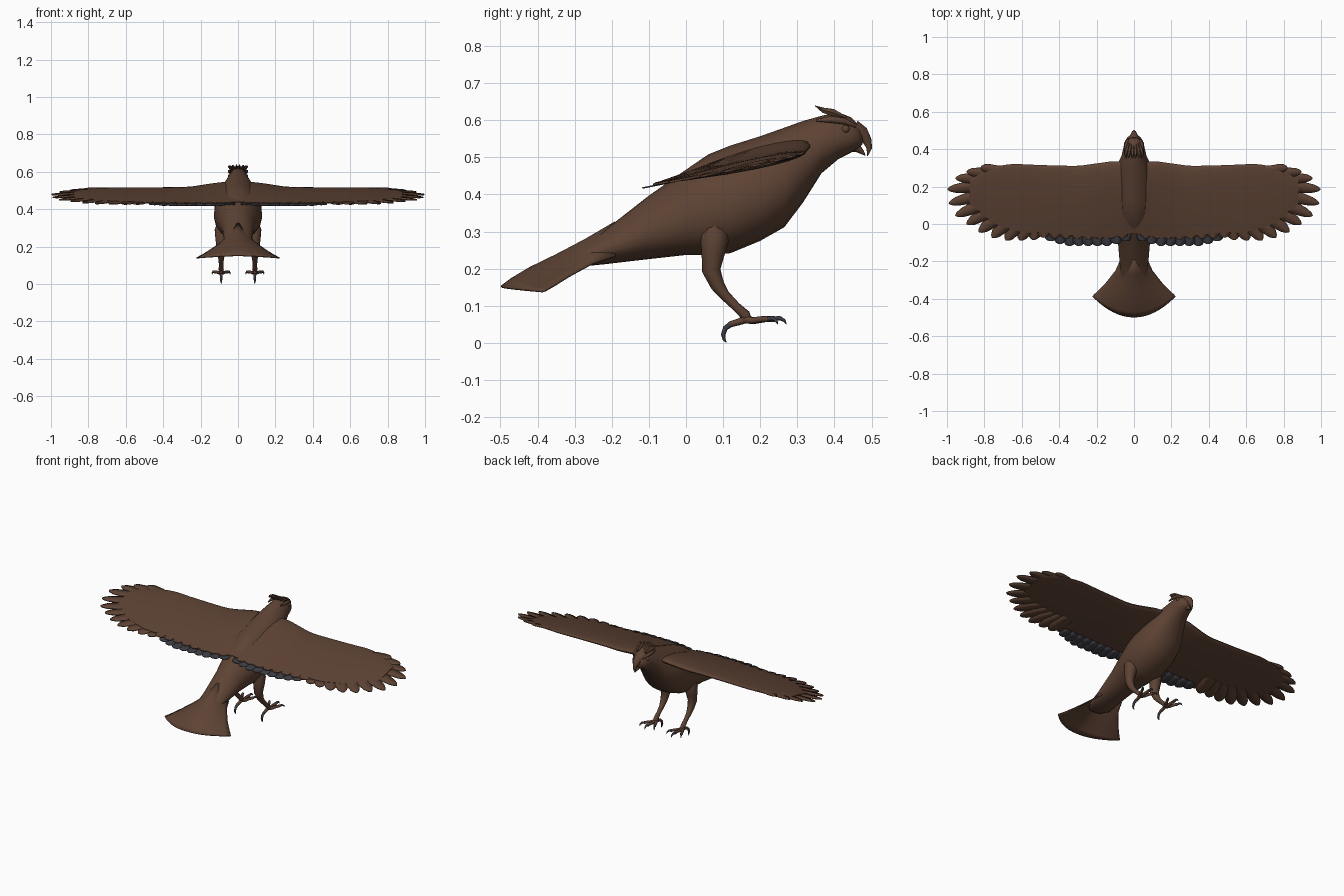
import bpy, bmesh, math
from mathutils import Vector

if "Cube" in bpy.data.objects:
    bpy.data.objects.remove(bpy.data.objects["Cube"])


def material(name, rgb):
    m = bpy.data.materials.new(name)
    m.diffuse_color = (*rgb, 1)
    m.use_nodes = True
    m.node_tree.nodes["Principled BSDF"].inputs["Base Color"].default_value = m.diffuse_color
    return m


BROWN = material("feather brown", (0.110, 0.055, 0.034))
SLATE = material("slate grey", (0.045, 0.045, 0.055))


def finish(name, bm, mat, mirror=False, solid=0, angle=40):
    bmesh.ops.recalc_face_normals(bm, faces=bm.faces)
    me = bpy.data.meshes.new(name)
    bm.to_mesh(me)
    bm.free()
    me.materials.append(mat)
    ob = bpy.data.objects.new(name, me)
    bpy.context.collection.objects.link(ob)
    if solid:
        s = ob.modifiers.new("thickness", 'SOLIDIFY')
        s.thickness, s.offset = solid, 0
    if mirror:
        ob.modifiers.new("mirror", 'MIRROR').use_mirror_merge = False
    bpy.ops.object.select_all(action='DESELECT')
    ob.select_set(True)
    bpy.context.view_layer.objects.active = ob
    bpy.ops.object.shade_smooth_by_angle(angle=math.radians(angle))
    return ob


def skin(bm, rings, closed=True, caps=True):
    vs = [[bm.verts.new(p) for p in r] for r in rings]
    n = len(vs[0])
    for a, b in zip(vs, vs[1:]):
        for i in range(n if closed else n - 1):
            j = (i + 1) % n
            bm.faces.new((a[i], a[j], b[j], b[i]))
    if closed and caps:
        bm.faces.new(vs[0])
        bm.faces.new(vs[-1])


def tube(bm, pts, n=10):
    # pts: (x, y, z, radius), section kept level with the x axis
    P = [Vector(p[:3]) for p in pts]
    rings = []
    for i, p in enumerate(P):
        d = (P[min(i + 1, len(P) - 1)] - P[max(i - 1, 0)]).normalized()
        s = Vector((1, 0, 0))
        s = (s - d * s.dot(d)).normalized()
        u = d.cross(s)
        r = pts[i][3]
        rings.append([p + r * (math.cos(a) * s + math.sin(a) * u)
                      for a in (2 * math.pi * k / n for k in range(n))])
    skin(bm, rings)


def interp(table, x):
    for (x0, y0), (x1, y1) in zip(table, table[1:]):
        if x <= x1:
            return y0 + (y1 - y0) * max(0, (x - x0) / (x1 - x0))
    return table[-1][1]


# Body and head: egg-shaped sections (y, top, bottom, half width)
stations = [(-.34, .235, .215, .04), (-.29, .258, .205, .07), (-.22, .303, .212, .075),
            (-.10, .397, .226, .085), (0, .467, .237, .108), (.06, .508, .236, .12),
            (.12, .532, .242, .127), (.2, .557, .275, .125), (.265, .580, .312, .112),
            (.315, .598, .378, .09), (.365, .612, .457, .066), (.41, .622, .495, .056),
            (.445, .608, .513, .047), (.465, .588, .525, .034), (.475, .572, .535, .018)]
rings = []
for y, top, bot, hw in stations:
    c, h = (top + bot) / 2, (top - bot) / 2
    rings.append([(hw * math.sin(a) * (1 - .16 * math.cos(a)), y, c + h * math.cos(a))
                  for a in (2 * math.pi * k / 24 for k in range(24))])
bm = bmesh.new()
skin(bm, rings)
finish("body", bm, BROWN, angle=60)

# Tail fan: arched sheet (centre y, centre z, half width, edge y, edge z)
rows = [(-.19, .325, .07, -.19, .235), (-.27, .278, .098, -.25, .215),
        (-.35, .236, .15, -.315, .18), (-.42, .202, .19, -.355, .155),
        (-.47, .172, .215, -.378, .142), (-.498, .151, .222, -.387, .139)]
rings = []
for yc, zc, w, ye, ze in rows:
    rings.append([(w * u, yc + (ye - yc) * u * u, zc + (ze - zc) * abs(u) ** 1.5)
                  for u in (k / 8 for k in range(-8, 9))])
bm = bmesh.new()
skin(bm, rings, closed=False)
finish("tail_fan", bm, BROWN, solid=.006)


# Wing: tapered airfoil panel
def plane(x, y):
    lift = .025 * max(0, 1 - x / .25) * max(0, y / .3)
    return .447 + .2 * y + lift - .008 * max(0, x - .7) / .3


lead = [(0, .33), (.12, .335), (.3, .31), (.5, .315), (.65, .322), (.78, .302), (.88, .25)]
trail = [(0, -.05), (.12, -.075), (.3, -.07), (.45, -.055), (.6, -.045),
         (.72, -.01), (.80, .03), (.88, .09)]
chord = [0, .015, .05, .11, .2, .35, .55, .8, 1]
rings = []
for k in range(23):
    x = .88 * k / 22
    y0, y1 = interp(lead, x), interp(trail, x)
    H = interp([(0, .032), (.15, .03), (.35, .02), (.88, .008)], x)
    top, low = [], []
    for s in chord:
        y = y0 + (y1 - y0) * s
        h = H * 2.3 * math.sqrt(s) * (1 - s) + .002
        top.append((x, y, plane(x, y) + h))
        low.append((x, y, plane(x, y) - .7 * h))
    rings.append(top + low[::-1])
bm = bmesh.new()
skin(bm, rings)
finish("wing", bm, BROWN, mirror=True)


def feather(bm, base, tip, width, dz=0):
    b, t = Vector(base), Vector(tip)
    d = (t - b).normalized()
    s = Vector((-d.y, d.x))
    rings = []
    for f, w in ((0, .7), (.4, 1), (.75, 1), (.9, .75), (.97, .4), (1, .08)):
        c = b.lerp(t, f)
        rings.append([(q.x, q.y, plane(q.x, q.y) + dz)
                      for q in (c - s * w * width / 2, c, c + s * w * width / 2)])
    skin(bm, rings, closed=False)


# Long outer feathers fanned around the wing tip
tips = [(.82, .303), (.895, .28), (.955, .245), (.997, .185), (.99, .11), (.955, .045),
        (.895, .0), (.83, -.042), (.76, -.072), (.685, -.087), (.61, -.087), (.54, -.085)]
bm = bmesh.new()
for i, t in enumerate(tips):
    f = i / (len(tips) - 1)
    feather(bm, (.66 - .16 * f, .275 - .17 * f), t, .05 + .03 * f, .004 - .008 * f)
finish("outer_wing_feathers", bm, BROWN, mirror=True, solid=.006)

# Short inner feathers along the trailing edge, then the grey row below
bm = bmesh.new()
for i in range(8):
    x = .06 + .06 * i
    feather(bm, (x, .06), (x + .005, -.083 + .01 * abs(i - 3) / 4), .075)
finish("inner_wing_feathers", bm, BROWN, mirror=True, solid=.005)
bm = bmesh.new()
for i in range(9):
    x = .045 + .05 * i
    feather(bm, (x, -.03), (x, interp([(.04, -.09), (.13, -.118), (.36, -.118), (.45, -.09)], x)),
            .06, -.006)
finish("under_wing_feathers", bm, SLATE, mirror=True, solid=.004)

# Legs: feathered thigh and bare shank
X = .09
bm = bmesh.new()
tube(bm, [(.08, .08, .33, .03), (.085, .077, .285, .04), (X, .073, .24, .031), (X, .068, .195, .025),
          (X, .085, .155, .019), (X, .105, .128, .014), (X, .135, .098, .012),
          (X, .16, .075, .014), (X, .17, .058, .009)], 12)
finish("leg", bm, BROWN, mirror=True, angle=60)

# Toes and curved claws
toes, claws = bmesh.new(), bmesh.new()
for dx, L in ((-.036, .068), (0, .085), (.036, .068)):
    p = lambda f, z, r: (X + dx * f, .155 + L * f, z, r)
    tube(toes, [p(0, .064, .011), p(.35, .06, .009), p(.7, .064, .008), p(1, .064, .008)], 8)
    tube(claws, [p(.95, .064, .007), p(1.15, .067, .006), p(1.3, .06, .004), p(1.36, .05, .001)], 8)
tube(toes, [(X, .165, .065, .011), (X, .14, .056, .009), (X, .118, .05, .008)], 8)
tube(claws, [(X, .122, .051, .008), (X, .106, .04, .007), (X, .1, .022, .006),
             (X, .103, .009, .004), (X, .109, .001, .001)], 8)
finish("toes", toes, BROWN, mirror=True, angle=60)
finish("claws", claws, SLATE, mirror=True, angle=60)

# Hooked beak, upper and lower
bm = bmesh.new()
tube(bm, [(0, .452, .572, .03), (0, .475, .563, .021), (0, .488, .545, .013),
          (0, .494, .525, .008), (0, .489, .504, .001)], 10)
finish("upper_beak", bm, BROWN, angle=60)
bm = bmesh.new()
tube(bm, [(0, .44, .535, .022), (0, .463, .524, .011), (0, .475, .514, .006), (0, .483, .505, .001)], 8)
finish("lower_beak", bm, BROWN, angle=60)

# Brow ridges, eyes and swept-back crest
bm = bmesh.new()
tube(bm, [(.042, .35, .600, .003), (.046, .39, .602, .009), (.043, .425, .598, .009),
          (.030, .457, .584, .004)], 8)
finish("brow", bm, BROWN, mirror=True, angle=60)
bm = bmesh.new()
bmesh.ops.create_uvsphere(bm, u_segments=12, v_segments=8, radius=.011)
bmesh.ops.translate(bm, verts=bm.verts, vec=(.043, .43, .576))
finish("eye", bm, BROWN, mirror=True, angle=60)
bm = bmesh.new()
for x, y, z in ((.008, .348, .639), (.028, .352, .636), (.046, .36, .628)):
    tube(bm, [(x * .6, .43, .606, .006), (x * .85, .395, .621, .011),
              (x, .37, .627, .008), (x, y, z, .001)], 6)
finish("crest", bm, BROWN, mirror=True)
